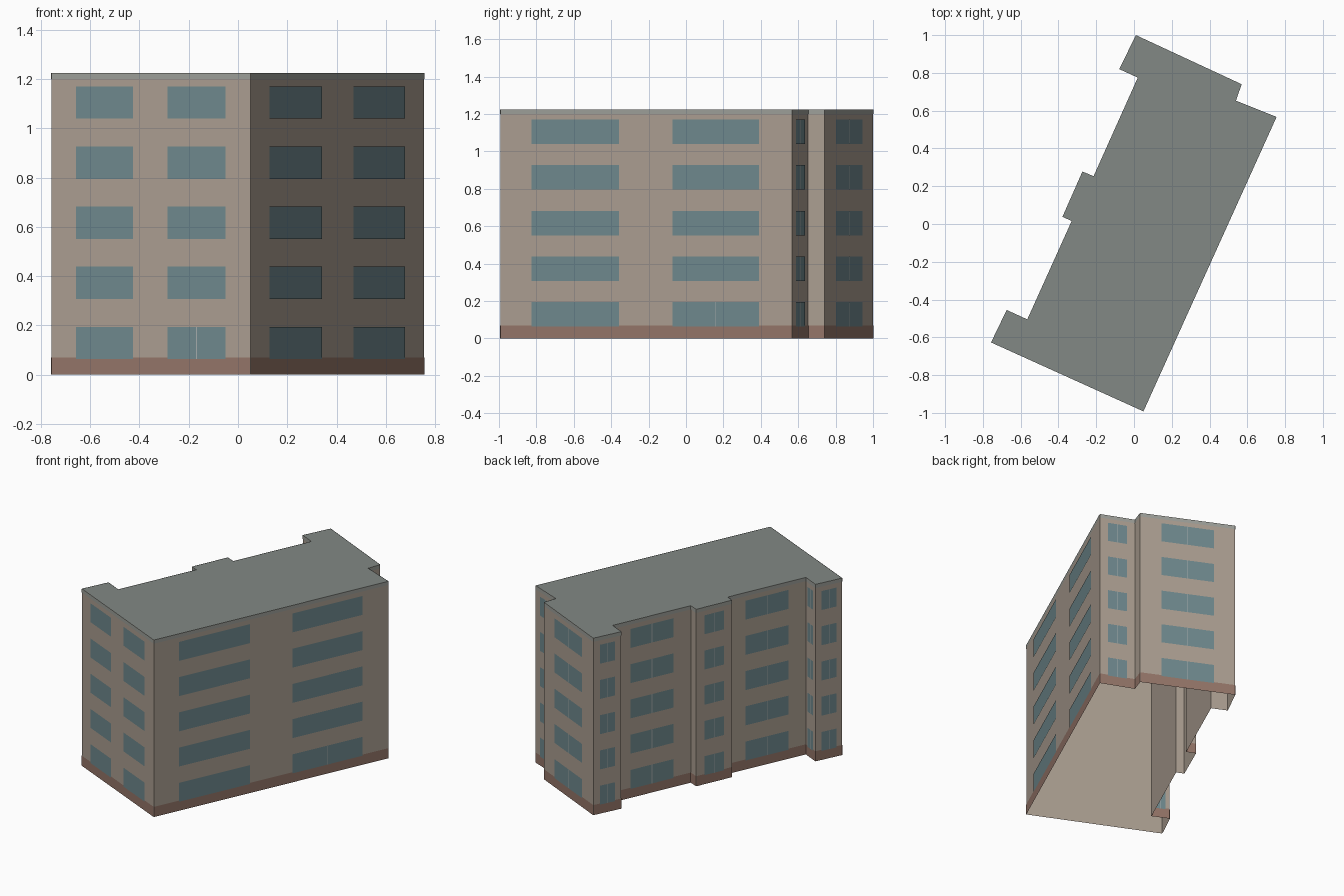
import bpy
from mathutils import Vector

if "Cube" in bpy.data.objects:
    bpy.data.objects.remove(bpy.data.objects["Cube"])

HEIGHT = 1.225
# Footprint, counter-clockwise from the front corner
PLAN = [Vector(p) for p in [
    (0.05, -0.992), (0.755, 0.567), (0.54, 0.653), (0.57, 0.74), (0.01, 1.0),
    (-0.078, 0.82), (0.02, 0.775), (-0.214, 0.253), (-0.273, 0.278),
    (-0.379, 0.038), (-0.33, 0.016), (-0.565, -0.505), (-0.674, -0.455),
    (-0.757, -0.627)]]
WALLS = list(zip(PLAN, PLAN[1:] + PLAN[:1]))


def panel(p, q, t0, t1, z0, z1, off=0.0):
    """Upright quad on wall p-q between fractions t0 and t1, moved outward."""
    d = q - p
    n = Vector((d.y, -d.x)).normalized() * off
    a, b = p + d * t0 + n, p + d * t1 + n
    return [(a.x, a.y, z0), (b.x, b.y, z0), (b.x, b.y, z1), (a.x, a.y, z1)]


def add_object(name, faces, color):
    verts, polys = [], []
    for f in faces:
        polys.append(range(len(verts), len(verts) + len(f)))
        verts += f
    mesh = bpy.data.meshes.new(name)
    mesh.from_pydata(verts, [], [list(p) for p in polys])
    mat = bpy.data.materials.new(name + "_colour")
    mat.diffuse_color = (*color, 1)
    mat.use_nodes = True
    mat.node_tree.nodes["Principled BSDF"].inputs["Base Color"].default_value = mat.diffuse_color
    mesh.materials.append(mat)
    obj = bpy.data.objects.new(name, mesh)
    bpy.context.collection.objects.link(obj)


def band(z0, z1):
    return [panel(p, q, 0, 1, z0, z1, 0.0015) for p, q in WALLS]


# Shell, open underneath
add_object("walls", [panel(p, q, 0, 1, 0, HEIGHT) for p, q in WALLS],
           (0.41, 0.345, 0.285))
add_object("roof", [[(p.x, p.y, HEIGHT) for p in PLAN]], (0.225, 0.25, 0.235))

# Trim bands at foot and top
add_object("plinth", band(0, 0.07), (0.30, 0.18, 0.14))
add_object("roof_edge", band(1.2, HEIGHT), (0.34, 0.35, 0.32))

# Windows on five floors; the shortest returns stay blank
LONG = {0: [(0.107, 0.408), (0.59, 0.888)], 13: [(0.124, 0.411), (0.586, 0.877)]}
BLANK = {2, 7, 9}
windows, mullions = [], []
for i, (p, q) in enumerate(WALLS):
    if i in BLANK:
        continue
    for floor in range(5):
        z0 = 0.063 + 0.244 * floor
        z1 = z0 + 0.131
        spans = LONG.get(i, [(0.225, 0.775)])
        for k, (t0, t1) in enumerate(spans):
            windows.append(panel(p, q, t0, t1, z0, z1, 0.003))
            # Long walls have a divided double door only at the entrance
            if i not in LONG or (floor == 0 and k == 1):
                mid, half = (t0 + t1) / 2, 0.002 / (q - p).length
                mullions.append(panel(p, q, mid - half, mid + half, z0, z1, 0.004))
add_object("windows", windows, (0.16, 0.25, 0.27))
add_object("window_mullions", mullions, (0.38, 0.42, 0.42))
